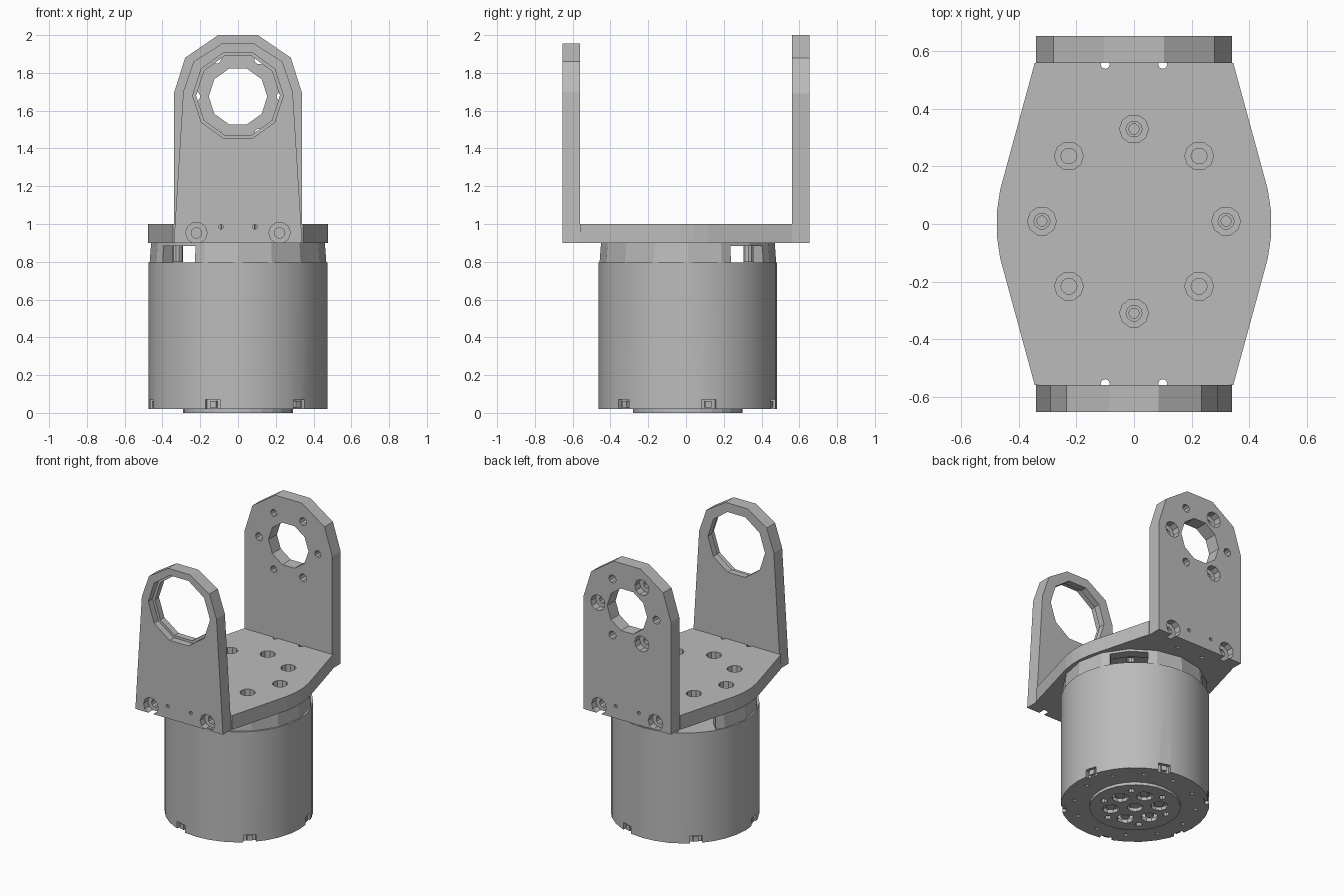
import bpy, bmesh
from math import pi, cos, sin, radians
from mathutils import Matrix, Vector

cube = bpy.data.objects.get("Cube")
if cube:
    bpy.data.objects.remove(cube, do_unlink=True)

grey = bpy.data.materials.new("plain grey")
grey.use_nodes = True
GREY = (0.5, 0.5, 0.5, 1)
grey.diffuse_color = GREY
grey.node_tree.nodes["Principled BSDF"].inputs["Base Color"].default_value = GREY

CY = 0.01                                   # motor axis offset in y
move = Matrix.Translation


def lathe(bm, profile, sides=10, mat=Matrix(), tube=False):
    """Revolve (radius, height) pairs; cap both ends, or close the loop for a tube."""
    rings = [[bm.verts.new(mat @ Vector((r * cos(2 * pi * i / sides), r * sin(2 * pi * i / sides), z)))
              for i in range(sides)] for r, z in profile]
    pairs = list(zip(rings, rings[1:]))
    if tube:
        pairs.append((rings[-1], rings[0]))
    else:
        bm.faces.new(rings[0])
        bm.faces.new(rings[-1])
    for a, b in pairs:
        for i in range(sides):
            j = (i + 1) % sides
            bm.faces.new((a[i], a[j], b[j], b[i]))


def box(bm, size, mat):
    bmesh.ops.create_cube(bm, size=1, matrix=mat @ Matrix.Diagonal((*size, 1)))


def prism(bm, outline, depth, mat):
    """Extrude an outline along local z."""
    low = [bm.verts.new(mat @ Vector((x, y, 0))) for x, y in outline]
    face = bm.faces.new(low)
    top = bmesh.ops.extrude_face_region(bm, geom=[face])["geom"]
    shift = mat.to_3x3() @ Vector((0, 0, depth))
    bmesh.ops.translate(bm, verts=[v for v in top if isinstance(v, bmesh.types.BMVert)], vec=shift)


def make(name, bm):
    bmesh.ops.recalc_face_normals(bm, faces=bm.faces)
    mesh = bpy.data.meshes.new(name)
    bm.to_mesh(mesh)
    bm.free()
    mesh.materials.append(grey)
    obj = bpy.data.objects.new(name, mesh)
    bpy.context.collection.objects.link(obj)
    return obj


def cut(obj, bm):
    """Subtract the cutter mesh and bake the result."""
    cutter = make("cutter", bm)
    cutter.hide_render = True
    mod = obj.modifiers.new("holes", 'BOOLEAN')
    mod.operation, mod.solver, mod.object = 'DIFFERENCE', 'EXACT', cutter
    graph = bpy.context.evaluated_depsgraph_get()
    obj.data = bpy.data.meshes.new_from_object(obj.evaluated_get(graph))
    obj.modifiers.clear()
    bpy.data.objects.remove(cutter, do_unlink=True)


def smooth(obj, angle=32):
    bpy.ops.object.select_all(action='DESELECT')
    obj.select_set(True)
    bpy.context.view_layer.objects.active = obj
    bpy.ops.object.shade_smooth_by_angle(angle=radians(angle))


def around(radius, count, start=0.0):
    for i in range(count):
        a = radians(start) + 2 * pi * i / count
        yield radius * cos(a), radius * sin(a), a


def mirrored(half):
    return half + [(-x, y) for x, y in reversed(half)]


def bore(small, big, step, depth=0.11):
    return [(small, -0.01), (small, step), (big, step), (big, depth)]


def hole(r, top=0.11):
    return [(r, -0.01), (r, top)]


# Base plate: wide at the middle, with counterbored bolt circle and edge notches
bm = bmesh.new()
side = [(0.345, -0.56), (0.465, -0.12), (0.477, -0.04), (0.477, 0.04), (0.465, 0.12), (0.345, 0.56)]
prism(bm, mirrored(side), 0.1, move((0, 0, 0.9)))
base = make("base_plate", bm)
bm = bmesh.new()
for x, y, a in around(0.32, 8):
    lathe(bm, bore(0.028, 0.05, 0.04), 10, move((x, y + CY, 0.9)))
for x in (-0.1, 0.1):
    for y in (-0.555, 0.555):
        lathe(bm, hole(0.016), 8, move((x, y, 0.9)))
cut(base, bm)

# Upright arms: local z points outward, front arm has the large stepped opening
arms = {
    "front_arm": (-1, [(0.34, 0.9), (0.29, 1.7), (0.235, 1.86), (0.085, 1.955)]),
    "back_arm": (1, [(0.34, 0.9), (0.34, 1.69), (0.28, 1.88), (0.105, 2.0)]),
}
for name, (s, half) in arms.items():
    turn = Matrix.Rotation(-s * pi / 2, 4, 'X')

    def at(x, z):
        return move((x, s * 0.56, z)) @ turn

    bm = bmesh.new()
    prism(bm, [(x, -s * z) for x, z in mirrored(half)], 0.093, at(0, 0))
    arm = make(name, bm)
    bm = bmesh.new()
    for x in (-0.22, 0.22):
        lathe(bm, bore(0.028, 0.057, 0.045), 10, at(x, 0.953))
    for x in (-0.09, 0.09):
        lathe(bm, hole(0.012), 8, at(x, 0.985))
    if s < 0:
        lathe(bm, bore(0.222, 0.24, 0.045), 10, at(0, 1.68))
    else:
        lathe(bm, hole(0.155), 10, at(0, 1.675))
        for i, (x, z, a) in enumerate(around(0.228, 6)):
            lathe(bm, hole(0.028) if i % 2 else bore(0.024, 0.055, 0.04), 10, at(x, 1.675 + z))
    cut(arm, bm)

# Arm and base bolts seated in the counterbores
bm = bmesh.new()
for x, y, a in around(0.32, 4):
    lathe(bm, [(0.028, 0.8), (0.028, 0.93), (0.018, 0.93), (0.018, 0.8)], 10, move((x, y + CY, 0)), True)
make("base_bolts", bm)

# Motor body: drum with rim notches, small screw holes and a recess below
bm = bmesh.new()
lathe(bm, [(0.473, 0.02), (0.473, 0.795)], 32, move((0, CY, 0)))
body = make("motor_body", bm)
bm = bmesh.new()
lathe(bm, [(0.26, 0), (0.26, 0.1)], 24, move((0, CY, 0)))
for x, y, a in around(0.48, 6, 13.5):
    box(bm, (0.07, 0.08, 0.06), move((x, y + CY, 0.04)) @ Matrix.Rotation(a, 4, 'Z'))
for x, y, a in around(0.39, 12, 28.5):
    lathe(bm, [(0.014, 0), (0.014, 0.06)], 8, move((x, y + CY, 0)))
cut(body, bm)
smooth(body)

# Clips in the rim notches
bm = bmesh.new()
for x, y, a in around(0.45, 6, 13.5):
    box(bm, (0.03, 0.035, 0.035), move((x, y + CY, 0.045)) @ Matrix.Rotation(a, 4, 'Z'))
make("rim_clips", bm)

# Neck ring between motor and base, with three windows
bm = bmesh.new()
lathe(bm, [(0.468, 0.79), (0.46, 0.9), (0.39, 0.9), (0.39, 0.79)], 16, move((0, CY, 0)), True)
neck = make("neck_ring", bm)
bm = bmesh.new()
for x, y, a in around(0.43, 4, 45):
    if not (x > 0 and y < 0):
        box(bm, (0.2, 0.24, 0.09), move((x, y + CY, 0.838)) @ Matrix.Rotation(a, 4, 'Z'))
cut(neck, bm)

bm = bmesh.new()
lathe(bm, [(0.22, 0.79), (0.22, 0.9)], 16, move((0, CY, 0)))
make("neck_core", bm)

# Output disc underneath with lobes, screw holes and a hub bore
bm = bmesh.new()
lathe(bm, [(0.29, 0), (0.29, 0.025)], 28, move((0, CY, 0)))
disc = make("output_disc", bm)
bm = bmesh.new()
lathe(bm, hole(0.05), 12, move((0, CY, 0)))
for x, y, a in around(0.155, 6, 13.5):
    lathe(bm, hole(0.055), 10, move((x, y + CY, 0)))
for x, y, a in around(0.215, 6, 43.5):
    lathe(bm, hole(0.022), 8, move((x, y + CY, 0)))
cut(disc, bm)

# Pins seen through the disc lobes
bm = bmesh.new()
for x, y, a in around(0.155, 6, 13.5):
    lathe(bm, [(0.03, 0.012), (0.03, 0.105)], 10, move((x, y + CY, 0)))
make("disc_pins", bm)
